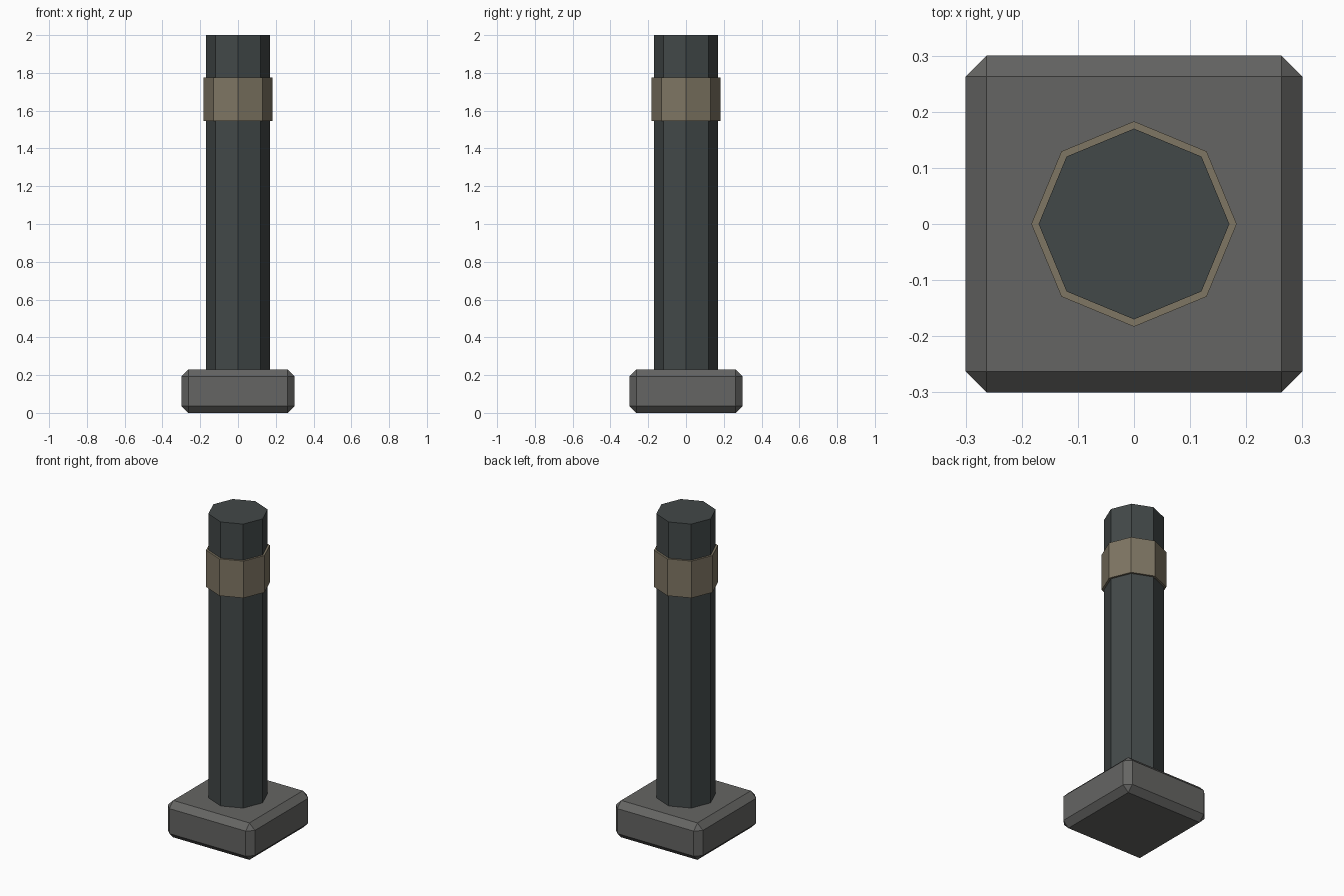
import bpy

if "Cube" in bpy.data.objects:
    bpy.data.objects.remove(bpy.data.objects["Cube"])


def paint(obj, name, color):
    mat = bpy.data.materials.new(name)
    mat.diffuse_color = (*color, 1)
    mat.use_nodes = True
    mat.node_tree.nodes["Principled BSDF"].inputs["Base Color"].default_value = mat.diffuse_color
    obj.data.materials.append(mat)


def octagon_prism(name, radius, z0, z1):
    # Eight-sided flat-shaded cylinder with corners on the x and y axes
    bpy.ops.mesh.primitive_cylinder_add(vertices=8, radius=radius, depth=z1 - z0,
                                        location=(0, 0, (z0 + z1) / 2))
    obj = bpy.context.object
    obj.name = name
    return obj


# Square base block with chamfered edges
bpy.ops.mesh.primitive_cube_add(size=1, location=(0, 0, 0.115))
base = bpy.context.object
base.name = "base_block"
base.scale = (0.6, 0.6, 0.23)
bpy.ops.object.transform_apply(location=False, rotation=False, scale=True)
bevel = base.modifiers.new("chamfer", 'BEVEL')
bevel.width = 0.037
bevel.segments = 1
paint(base, "stone", (0.13, 0.13, 0.125))

# Post standing on the base
post = octagon_prism("post", 0.17, 0.23, 2.0)
paint(post, "dark_iron", (0.055, 0.065, 0.065))

# Band around the upper post
band = octagon_prism("band", 0.183, 1.545, 1.775)
paint(band, "tarnished_brass", (0.21, 0.18, 0.125))
